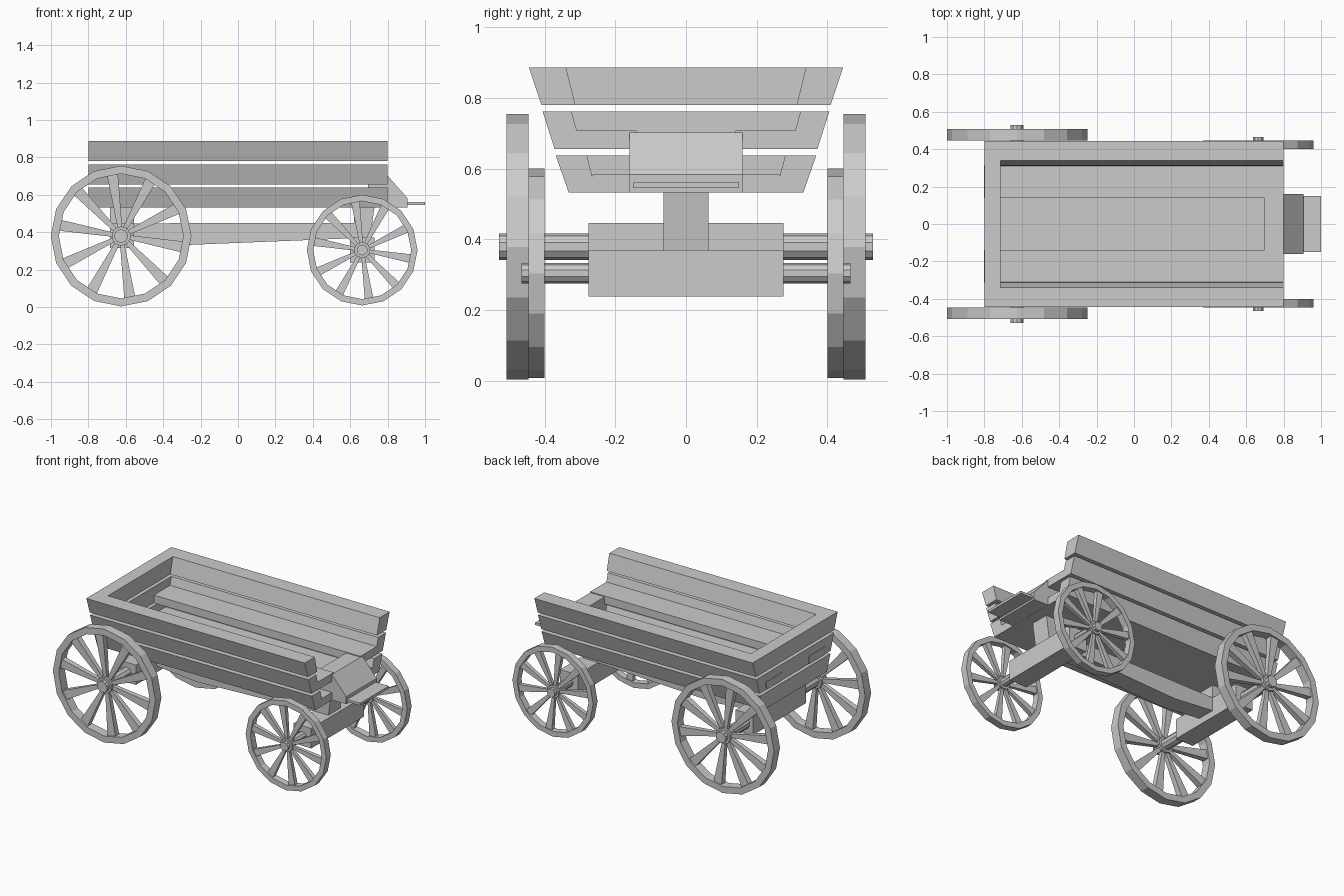
import bpy, bmesh
from math import sin, cos, pi, radians
from mathutils import Matrix, Vector

cube = bpy.data.objects.get("Cube")
if cube:
    bpy.data.objects.remove(cube, do_unlink=True)

wood = bpy.data.materials.new("plain grey wood")
wood.use_nodes = True
GREY = (0.6, 0.6, 0.6, 1)
wood.diffuse_color = GREY
wood.node_tree.nodes["Principled BSDF"].inputs["Base Color"].default_value = GREY


def finish(name, bm):
    bmesh.ops.recalc_face_normals(bm, faces=bm.faces)
    mesh = bpy.data.meshes.new(name)
    bm.to_mesh(mesh)
    bm.free()
    mesh.materials.append(wood)
    obj = bpy.data.objects.new(name, mesh)
    bpy.context.collection.objects.link(obj)
    return obj


def prism(name, profile, low, high, axis):
    """Extrude a profile: (y, z) points along x, or (x, z) points along y."""
    bm = bmesh.new()
    place = (lambda p, t: (t, p[0], p[1])) if axis == "x" else (lambda p, t: (p[0], t, p[1]))
    face = bm.faces.new([bm.verts.new(place(p, low)) for p in profile])
    new = bmesh.ops.extrude_face_region(bm, geom=[face])["geom"]
    step = Vector(place((0, 0), high - low))
    bmesh.ops.translate(bm, verts=[v for v in new if isinstance(v, bmesh.types.BMVert)], vec=step)
    return finish(name, bm)


def box(name, x, y, z):
    return prism(name, [(x[0], z[0]), (x[1], z[0]), (x[1], z[1]), (x[0], z[1])], y[0], y[1], "y")


def rod(name, x, z, radius, half, y=0, sides=10):
    bm = bmesh.new()
    bmesh.ops.create_cone(bm, cap_ends=True, segments=sides, radius1=radius, radius2=radius,
                          depth=half * 2,
                          matrix=Matrix.Translation((x, y, z)) @ Matrix.Rotation(pi / 2, 4, "X"))
    return finish(name, bm)


def wheel(name, x, z, y, half, outer, inner, hub):
    # Rim: a square section swept around sixteen corners
    bm = bmesh.new()
    rings = []
    for i in range(16):
        a = i * pi / 8
        rings.append([bm.verts.new((x + r * cos(a), y + d, z + r * sin(a)))
                      for r, d in ((outer, -half), (outer, half), (inner, half), (inner, -half))])
    for i, ring in enumerate(rings):
        after = rings[(i + 1) % 16]
        for k in range(4):
            m = (k + 1) % 4
            bm.faces.new((ring[k], ring[m], after[m], after[k]))
    finish(name + "_rim", bm)
    # Spokes: wedges widening towards the rim
    bm = bmesh.new()
    for i in range(10):
        a = radians(36 * i - 10)
        spin = Matrix.Translation((x, y, z)) @ Matrix.Rotation(-a, 4, "Y")
        geom = bmesh.ops.create_cube(bm, size=1)["verts"]
        for v in geom:
            far = v.co.x > 0
            width = outer * (0.16 if far else 0.06)
            depth = half * (1.3 if far else 0.8)
            v.co = spin @ Vector((inner + 0.008 if far else hub * 0.7, v.co.y * depth, v.co.z * width))
    finish(name + "_spokes", bm)
    rod(name + "_hub", x, z, hub, half * 0.9, y)


# Sloping side planks and matching tailboards, one tier at a time
tiers = [("lower", 0.532, 0.638, 0.332, 0.369, 0.253, 0.281),
         ("middle", 0.656, 0.762, 0.372, 0.406, 0.295, 0.324),
         ("upper", 0.78, 0.887, 0.409, 0.445, 0.313, 0.34)]
for tier, z0, z1, out0, out1, in0, in1 in tiers:
    for side, s in (("front", -1), ("back", 1)):
        prism(f"{tier}_{side}_plank", [(s * out0, z0), (s * out1, z1), (s * in1, z1), (s * in0, z0)],
              -0.8, 0.8, "x")
    prism(f"{tier}_tailboard", [(-in0, z0), (in0, z0), (in1, z1), (-in1, z1)], -0.8, -0.715, "x")

# Floor and the two long seats
box("floor", (-0.72, 0.8), (-0.264, 0.264), (0.532, 0.583))
for side, s in (("front", -1), ("back", 1)):
    prism(f"{side}_long_seat", [(s * 0.14, 0.656), (s * 0.3, 0.656), (s * 0.312, 0.708), (s * 0.14, 0.708)],
          -0.803, 0.8, "x")

# Driver box with sloping front, and footplate
prism("driver_box", [(0.695, 0.533), (0.905, 0.533), (0.905, 0.583), (0.8, 0.702), (0.695, 0.702)],
      -0.16, 0.16, "y")
box("footplate", (0.89, 1.0), (-0.15, 0.15), (0.545, 0.561))

# Undercarriage
box("rear_axle_block", (-0.685, -0.555), (-0.276, 0.276), (0.315, 0.447))
box("front_axle_block", (0.6, 0.73), (-0.276, 0.276), (0.238, 0.37))
box("rear_post", (-0.685, -0.555), (-0.063, 0.063), (0.44, 0.535))
prism("front_post", [(0.62, 0.36), (0.705, 0.36), (0.73, 0.535), (0.62, 0.535)], -0.063, 0.063, "y")
prism("long_beam", [(-0.57, 0.36), (-0.26, 0.332), (0.63, 0.368), (0.63, 0.45), (-0.57, 0.447)],
      -0.062, 0.062, "y")

# Axles and wheels
rod("rear_axle", -0.625, 0.379, 0.037, 0.53)
rod("front_axle", 0.664, 0.304, 0.029, 0.466)
for side, s in (("front", -1), ("back", 1)):
    wheel(f"rear_wheel_{side}", -0.625, 0.379, s * 0.477, 0.031, 0.376, 0.333, 0.052)
    wheel(f"front_wheel_{side}", 0.664, 0.304, s * 0.423, 0.023, 0.296, 0.262, 0.043)
